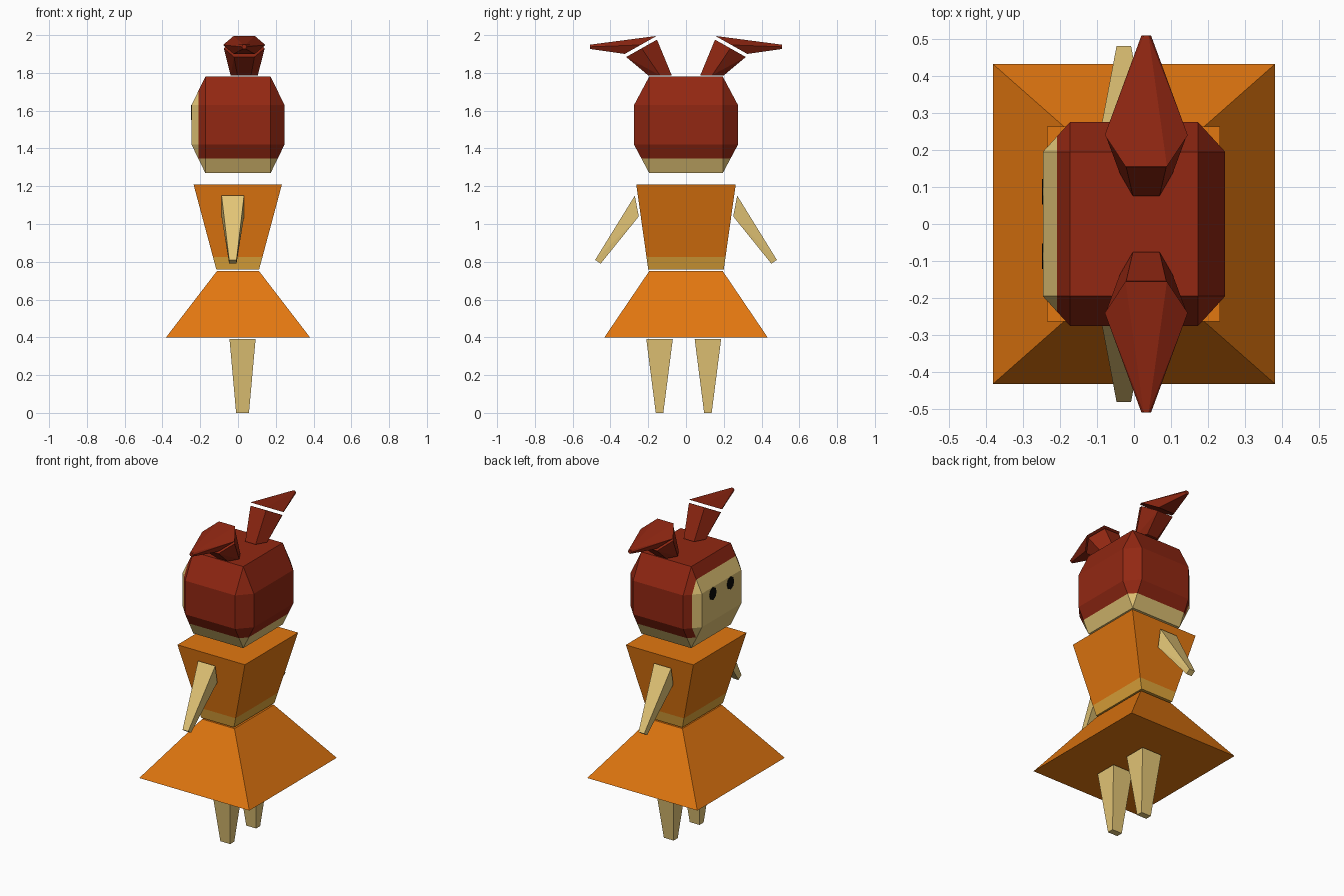
import bpy, bmesh, math
from mathutils import Vector

if "Cube" in bpy.data.objects:
    bpy.data.objects.remove(bpy.data.objects["Cube"])


def srgb(r, g, b):
    lin = lambda c: c / 12.92 if c <= 0.04045 else ((c + 0.055) / 1.055) ** 2.4
    return tuple(lin(c / 255) for c in (r, g, b)) + (1.0,)


def material(name, rgb):
    m = bpy.data.materials.new(name)
    m.diffuse_color = srgb(*rgb)
    m.use_nodes = True
    m.node_tree.nodes["Principled BSDF"].inputs["Base Color"].default_value = m.diffuse_color
    return m


SKIN = material("skin", (227, 197, 118))
HAIR = material("red hair", (146, 39, 18))
ORANGE = material("orange cloth", (226, 119, 16))
BELT = material("ochre belt", (222, 164, 58))
BLACK = material("black", (10, 10, 8))


def solid(name, pts, mats, cuts=(), rule=None):
    """Convex flat-faced solid, optionally cut by planes and coloured by a rule."""
    bm = bmesh.new()
    for p in pts:
        bm.verts.new(p)
    bmesh.ops.convex_hull(bm, input=bm.verts)
    bmesh.ops.dissolve_limit(bm, angle_limit=0.01, verts=bm.verts, edges=bm.edges)
    for co, no in cuts:
        bmesh.ops.bisect_plane(bm, geom=bm.verts[:] + bm.edges[:] + bm.faces[:],
                               dist=1e-5, plane_co=co, plane_no=no)
    bmesh.ops.recalc_face_normals(bm, faces=bm.faces)
    if rule:
        for f in bm.faces:
            f.material_index = rule(f.calc_center_median())
    me = bpy.data.meshes.new(name)
    bm.to_mesh(me)
    bm.free()
    for m in mats:
        me.materials.append(m)
    ob = bpy.data.objects.new(name, me)
    bpy.context.collection.objects.link(ob)
    return ob


def rect(x0, x1, y0, y1, z):
    return [(x, y, z) for x in (x0, x1) for y in (y0, y1)]


def hexagon(center, axis, r):
    """Hexagon square to an axis in the yz plane, corners pointing along x."""
    c, up = Vector(center), Vector((1, 0, 0)).cross(Vector(axis)).normalized()
    return [c + Vector((1, 0, 0)) * r * math.cos(k * math.pi / 3)
            + up * r * math.sin(k * math.pi / 3) for k in range(6)]


# Head: box with chamfered edges and corners, hair painted above and behind the face
a0, a1, b0, b1, c0, c1, zc = 0.173, 0.246, 0.195, 0.275, 0.105, 0.255, 1.525
head = [(sx * x, sy * y, zc + sz * z)
        for x, y, z in ((a1, b0, c0), (a0, b1, c0), (a0, b0, c1))
        for sx in (-1, 1) for sy in (-1, 1) for sz in (-1, 1)]
is_hair = lambda c: int(c.z > 1.348 and c.x > -0.208)
solid("head", head, [SKIN, HAIR],
      [((-0.208, 0, 0), (1, 0, 0)), ((0, 0, 1.348), (0, 0, 1))], is_hair)

# Torso with belt band, and skirt
solid("torso", rect(-0.115, 0.112, -0.2, 0.2, 0.76) + rect(-0.235, 0.232, -0.263, 0.263, 1.208),
      [ORANGE, BELT], [((0, 0, 0.825), (0, 0, 1))], lambda c: int(c.z < 0.825))
solid("skirt", rect(-0.381, 0.381, -0.432, 0.432, 0.4) + rect(-0.112, 0.112, -0.195, 0.195, 0.75),
      [ORANGE])

for s, side in ((-1, "right"), (1, "left")):
    # Tapered leg
    y = s * 0.128 - 0.012
    solid(side + "_leg", rect(-0.01, 0.058, y - 0.02, y + 0.02, 0)
          + rect(-0.045, 0.093, y - 0.07, y + 0.07, 0.39), [SKIN])
    # Tapered arm, slanting outward
    solid(side + "_arm",
          [(x, s * yy, z) for yy, z in ((0.271, 1.15), (0.25, 1.04)) for x in (-0.087, 0.032)]
          + [(x, s * yy, z) for yy, z in ((0.481, 0.81), (0.452, 0.79)) for x in (-0.047, -0.008)],
          [SKIN])
    # Pigtail: flared root and pointed tip
    flare = (0, s * 0.49, 0.87)
    solid(side + "_pigtail_root", hexagon((0.033, s * 0.138, 1.787), (0, 0, 1), 0.072)
          + hexagon((0.033, s * 0.235, 1.93), flare, 0.108), [HAIR])
    solid(side + "_pigtail_tip", hexagon((0.033, s * 0.24, 1.948), flare, 0.112)
          + hexagon((0.033, s * 0.509, 1.938), (0, s, 0), 0.013), [HAIR])
    # Eye plate on the face
    solid(side + "_eye", [(x, s * 0.087 + 0.034 * math.cos(k * math.pi / 4),
                           1.59 + 0.04 * math.sin(k * math.pi / 4))
                          for x in (-0.249, -0.243) for k in range(8)], [BLACK])
